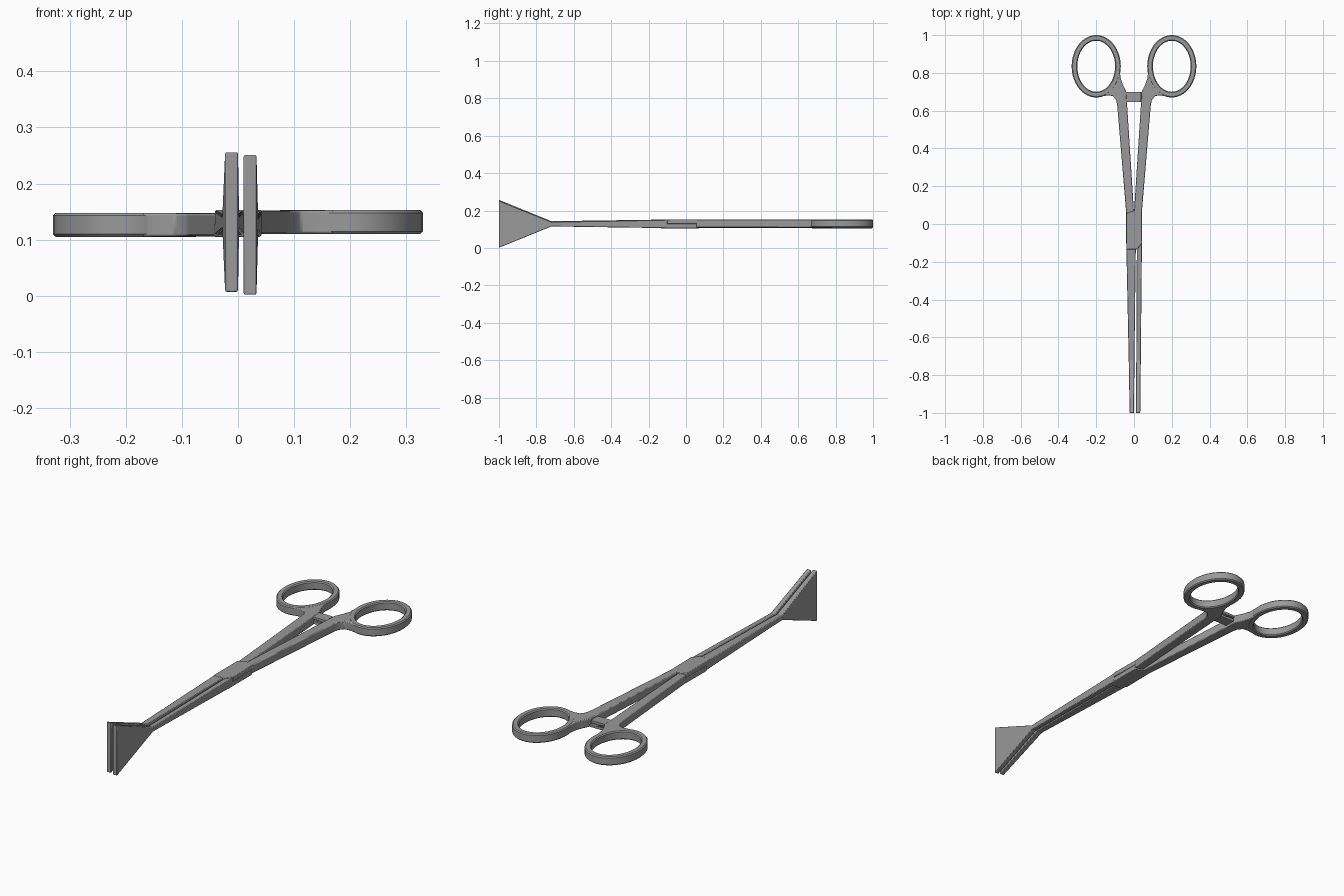
import bpy, bmesh, math

if "Cube" in bpy.data.objects:
    bpy.data.objects.remove(bpy.data.objects["Cube"])

MID = 0.129          # height of the plane where the two halves meet
TOP, BOTTOM = 0.153, 0.110

steel = bpy.data.materials.new("steel_grey")
steel.diffuse_color = (0.32, 0.32, 0.32, 1)
steel.use_nodes = True
steel.node_tree.nodes["Principled BSDF"].inputs["Base Color"].default_value = steel.diffuse_color


def finish(name, bm, turned, bevel=0.004, smooth=30):
    """Make an object; the turned half is rotated 180 degrees about the long axis."""
    if turned:
        for v in bm.verts:
            v.co.x, v.co.z = -v.co.x, 2 * MID - v.co.z
    bmesh.ops.recalc_face_normals(bm, faces=bm.faces)
    mesh = bpy.data.meshes.new(name)
    bm.to_mesh(mesh)
    bm.free()
    mesh.materials.append(steel)
    for p in mesh.polygons:
        p.use_smooth = True
    mesh.set_sharp_from_angle(angle=math.radians(smooth))
    ob = bpy.data.objects.new(name, mesh)
    bpy.context.collection.objects.link(ob)
    if bevel:
        m = ob.modifiers.new("soft_edges", 'BEVEL')
        m.width, m.segments = bevel, 2
        m.limit_method, m.angle_limit = 'ANGLE', math.radians(40)
    return ob


def loft(rings, closed=False):
    """Skin a series of equal-sized point loops, capping the ends unless closed."""
    bm = bmesh.new()
    loops = [[bm.verts.new(p) for p in r] for r in rings]
    n = len(loops[0])
    pairs = list(zip(loops, loops[1:])) + ([(loops[-1], loops[0])] if closed else [])
    for a, b in pairs:
        for i in range(n):
            j = (i + 1) % n
            bm.faces.new((a[i], a[j], b[j], b[i]))
    if not closed:
        bm.faces.new(loops[0])
        bm.faces.new(loops[-1])
    return bm


def plate(points, z0, z1):
    return loft([[(x, y, z) for x, y in points] for z in (z0, z1)])


def finger_ring():
    c, cy, steps = 0.2, 0.835, 64
    # chamfered cross-section: distance inward from the outer ellipse, height
    k = 0.005
    section = [(0, BOTTOM + k), (0, TOP - k), (k, TOP), (0.030 - k, TOP),
               (0.030, TOP - k), (0.030, BOTTOM + k), (0.030 - k, BOTTOM), (k, BOTTOM)]
    rings = []
    for i in range(steps):
        a = 2 * math.pi * i / steps
        rings.append([(c + (0.13 - d) * math.cos(a), cy + (0.165 - d) * math.sin(a), z)
                      for d, z in section])
    return loft(rings, closed=True)


# handle outline, flaring into the ring
ARM = [(0.000, 0.060), (0.041, 0.70), (0.058, 0.735), (0.072, 0.775), (0.074, 0.81),
       (0.089, 0.809), (0.107, 0.75), (0.135, 0.714), (0.171, 0.692), (0.17, 0.676),
       (0.14, 0.681), (0.112, 0.678), (0.094, 0.655), (0.088, 0.62), (0.041, 0.055)]
# half-thickness crossing at the hinge
LOCK = [(-0.041, 0.055), (0.0, 0.072), (0.041, 0.06), (0.043, -0.10),
        (0.016, -0.135), (-0.041, -0.135)]

# jaw sides at the hinge, the neck and the tip for each half
JAW_X = {"upper": [(-0.041, 0.010), (-0.028, 0.002), (-0.023, 0.0)],
         "lower": [(-0.042, -0.015), (-0.036, -0.012), (-0.033, -0.010)]}
JAW_YZ = [(-0.10, BOTTOM - 0.002, TOP - 0.001), (-0.72, 0.119, 0.143), (-1.0, 0.006, 0.257)]

for half, turned in (("upper", False), ("lower", True)):
    finish(half + "_finger_ring", finger_ring(), turned, bevel=0, smooth=35)
    finish(half + "_handle_arm", plate(ARM, BOTTOM + 0.0005, TOP - 0.0005), turned)
    finish(half + "_hinge_lock", plate(LOCK, MID, TOP), turned, bevel=0.003)

    # tapering jaw that opens into a tall triangular plate
    jaw = [[(x0, y, z0), (x1, y, z0), (x1, y, z1), (x0, y, z1)]
           for (x0, x1), (y, z0, z1) in zip(JAW_X[half], JAW_YZ)]
    finish(half + "_jaw", loft(jaw), turned, bevel=0.003, smooth=10)

    # ratchet tab with saw teeth facing the other tab
    profile = [(0.062, 0.112), (-0.035, 0.112)]
    for i in range(4):
        x = -0.035 + 0.010 * i
        profile += [(x, 0.1285), (x + 0.009, 0.123)]
    profile += [(0.062, 0.123)]
    tab = loft([[(x, y, z) for x, z in profile] for y in (0.645, 0.70)])
    finish(half + "_ratchet_tab", tab, turned, bevel=0)
